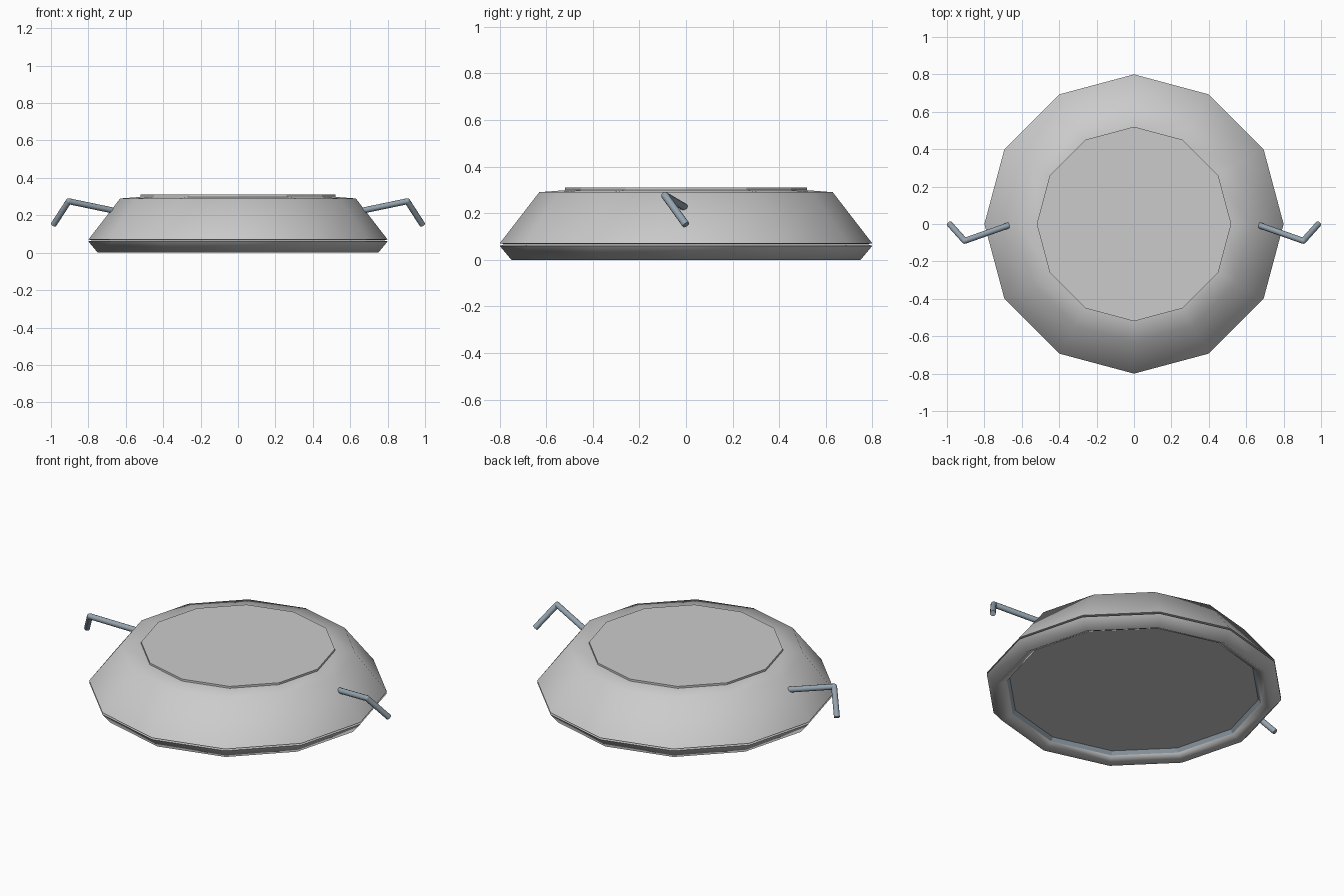
import bpy, bmesh, math
from mathutils import Vector

if "Cube" in bpy.data.objects:
    bpy.data.objects.remove(bpy.data.objects["Cube"])

SIDES = 12


def finish(name, bm, smooth_angle=None, mat=None):
    bmesh.ops.recalc_face_normals(bm, faces=bm.faces)
    me = bpy.data.meshes.new(name)
    if smooth_angle is not None:
        for f in bm.faces:
            f.smooth = True
        for e in bm.edges:
            e.smooth = e.calc_face_angle(0) < math.radians(smooth_angle)
    bm.to_mesh(me)
    bm.free()
    ob = bpy.data.objects.new(name, me)
    bpy.context.collection.objects.link(ob)
    if mat:
        me.materials.append(mat)
    return ob


def lathe(name, profile, smooth_angle=None, closed=False, caps=False, mat=None):
    """Spin (radius, z) points into a twelve-sided ring."""
    bm = bmesh.new()
    rings = [[bm.verts.new((r * math.cos(math.tau * i / SIDES),
                            r * math.sin(math.tau * i / SIDES), z))
              for i in range(SIDES)] for r, z in profile]
    pairs = list(zip(rings, rings[1:]))
    if closed:
        pairs.append((rings[-1], rings[0]))
    for a, b in pairs:
        for i in range(SIDES):
            j = (i + 1) % SIDES
            bm.faces.new((a[i], a[j], b[j], b[i]))
    if caps:
        bm.faces.new(rings[0])
        bm.faces.new(rings[-1])
    return finish(name, bm, smooth_angle, mat)


def rod(name, points, radius, mat):
    """Round bar through the points, with balls at the bends."""
    bm = bmesh.new()
    for a, b in zip(points, points[1:]):
        a, b = Vector(a), Vector(b)
        d = b - a
        m = d.to_track_quat('Z', 'Y').to_matrix().to_4x4()
        m.translation = (a + b) / 2
        bmesh.ops.create_cone(bm, cap_ends=True, segments=12, radius1=radius,
                              radius2=radius, depth=d.length, matrix=m)
    for p in points[1:-1]:
        ret = bmesh.ops.create_uvsphere(bm, u_segments=12, v_segments=8, radius=radius)
        bmesh.ops.translate(bm, verts=ret['verts'], vec=p)
    return finish(name, bm, 50, mat)


steel = bpy.data.materials.new("blue_steel")
steel.diffuse_color = (0.30, 0.37, 0.43, 1)
steel.use_nodes = True
steel.node_tree.nodes["Principled BSDF"].inputs["Base Color"].default_value = steel.diffuse_color

# Sloping cover with a softly shaded shoulder
lathe("cover", [(0.78, 0.068), (0.80, 0.070), (0.63, 0.29), (0.50, 0.30)], 70)

# Flared rim underneath, with a hollow centre
lathe("base_rim", [(0.78, 0.066), (0.80, 0.060), (0.75, 0.0), (0.69, 0.03), (0.69, 0.066)],
      80, closed=True)

# Recessed bottom plate
lathe("bottom_plate", [(0.675, 0.05), (0.69, 0.03), (0.69, 0.06)], mat=steel)
lathe("bottom_panel", [(0.68, 0.05), (0.68, 0.06)], caps=True)

# Flat pressure plate on top
lathe("top_plate", [(0.52, 0.295), (0.52, 0.31)], caps=True)

# Bent trigger prongs, one mirrored on each side
for side, sx in (("right", 1), ("left", -1)):
    path = [(0.65 * sx, 0.0, 0.222), (0.905 * sx, -0.09, 0.275), (0.986 * sx, 0.0, 0.15)]
    rod(side + "_prong", path, 0.016, steel)
